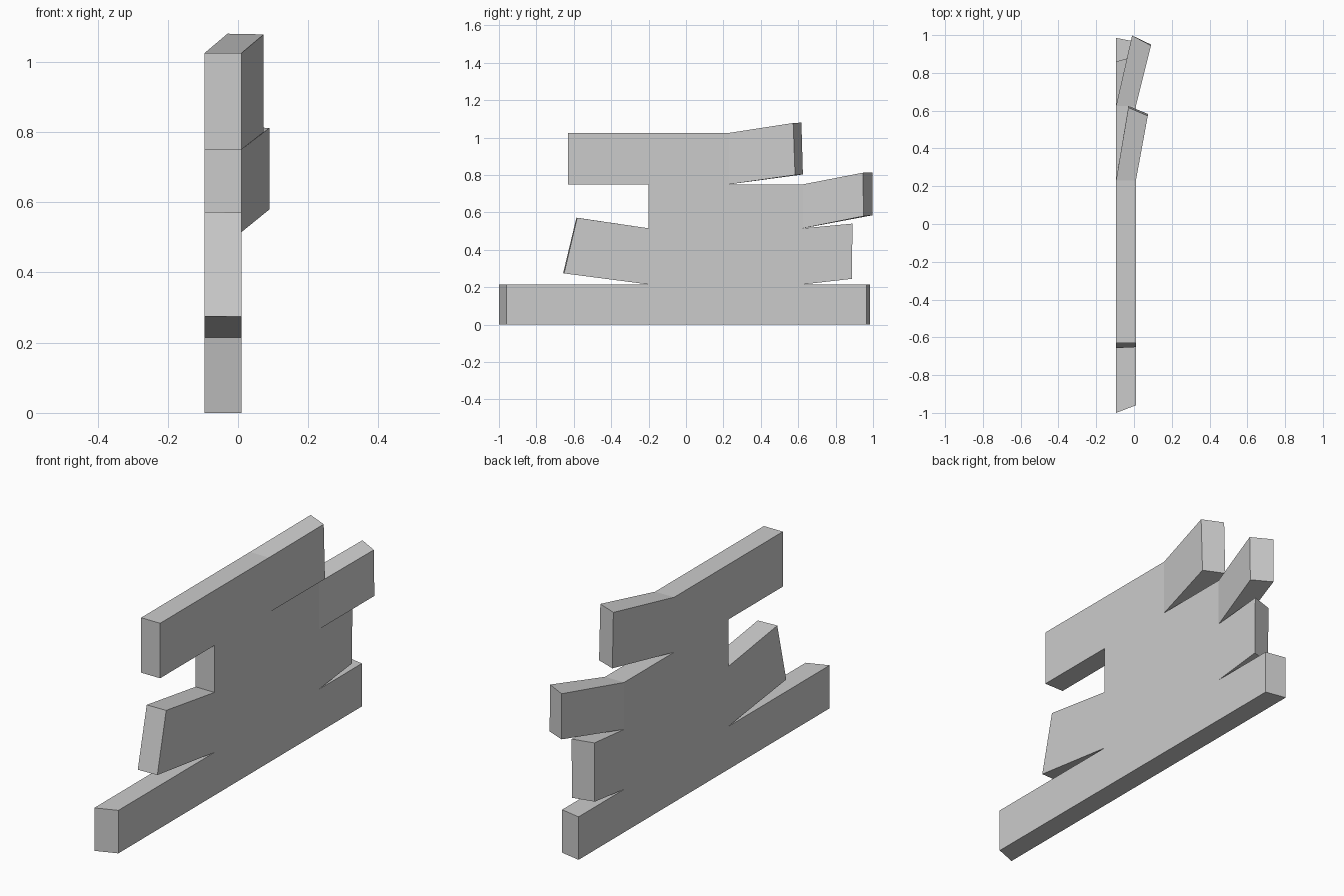
import bpy
import bmesh

cube = bpy.data.objects.get("Cube")
if cube:
    bpy.data.objects.remove(cube, do_unlink=True)

LEFT, RIGHT = -0.095, 0.01          # the two sides of the slab
Z1, Z2, Z3, Z4 = 0.215, 0.515, 0.75, 1.025   # board heights
FRONT, BACK, BEND = -0.2, 0.625, 0.23        # where board ends leave the core

# Core outline (y, z), counter-clockwise from the lower front corner
outline = [(FRONT, 0), (BACK, 0), (BACK, Z1), (BACK, Z2), (BACK, Z3),
           (BEND, Z3), (BEND, Z4), (FRONT, Z4), (FRONT, Z3),
           (FRONT, Z2), (FRONT, Z1)]

# Board ends, keyed by the outline edge they grow from:
# edge start (left, right), then edge finish (left, right)
ends = {
    # bottom board, back and front
    1: [(LEFT, 0.985, 0), (RIGHT, 0.965, 0), (LEFT, 0.985, Z1), (RIGHT, 0.965, Z1)],
    10: [(LEFT, -1, Z1), (RIGHT, -0.96, Z1), (LEFT, -1, 0), (RIGHT, -0.96, 0)],
    # second board, bent in height
    2: [(LEFT, 0.857, 0.242), (RIGHT, 0.887, 0.245), (LEFT, 0.86, 0.537), (RIGHT, 0.89, 0.54)],
    9: [(LEFT, -0.586, 0.572), (RIGHT, -0.582, 0.571), (LEFT, -0.657, 0.275), (RIGHT, -0.652, 0.274)],
    # third board, bent up and sideways
    3: [(-0.01, 0.998, 0.585), (0.09, 0.95, 0.58), (-0.01, 0.998, 0.813), (0.09, 0.945, 0.812)],
    # top board, back bent and front straight
    5: [(-0.03, 0.625, 0.803), (0.073, 0.583, 0.8), (-0.03, 0.617, 1.08), (0.073, 0.573, 1.078)],
    7: [(LEFT, -0.63, Z4), (RIGHT, -0.63, Z4), (LEFT, -0.63, Z3), (RIGHT, -0.63, Z3)],
}

bm = bmesh.new()
core = [(bm.verts.new((LEFT, y, z)), bm.verts.new((RIGHT, y, z))) for y, z in outline]
bm.faces.new([pair[0] for pair in core])
bm.faces.new([pair[1] for pair in core])

# Close each outline edge with a wall or a board end
for i, (al, ar) in enumerate(core):
    bl, br = core[(i + 1) % len(core)]
    if i not in ends:
        bm.faces.new((al, ar, br, bl))
        continue
    cl, cr, dl, dr = [bm.verts.new(p) for p in ends[i]]
    for quad in ((al, ar, cr, cl), (bl, br, dr, dl),
                 (al, bl, dl, cl), (ar, br, dr, cr), (cl, cr, dr, dl)):
        bm.faces.new(quad)

bmesh.ops.recalc_face_normals(bm, faces=bm.faces[:])
# Merge coplanar pieces into clean flat faces
bmesh.ops.dissolve_limit(bm, angle_limit=0.001, verts=bm.verts[:], edges=bm.edges[:])

mesh = bpy.data.meshes.new("broken_boards")
bm.to_mesh(mesh)
bm.free()

# Plain grey material
grey = bpy.data.materials.new("light_grey")
grey.use_nodes = True
colour = (0.6, 0.6, 0.6, 1)
grey.diffuse_color = colour
grey.node_tree.nodes["Principled BSDF"].inputs["Base Color"].default_value = colour
mesh.materials.append(grey)

boards = bpy.data.objects.new("broken_boards", mesh)
bpy.context.collection.objects.link(boards)
